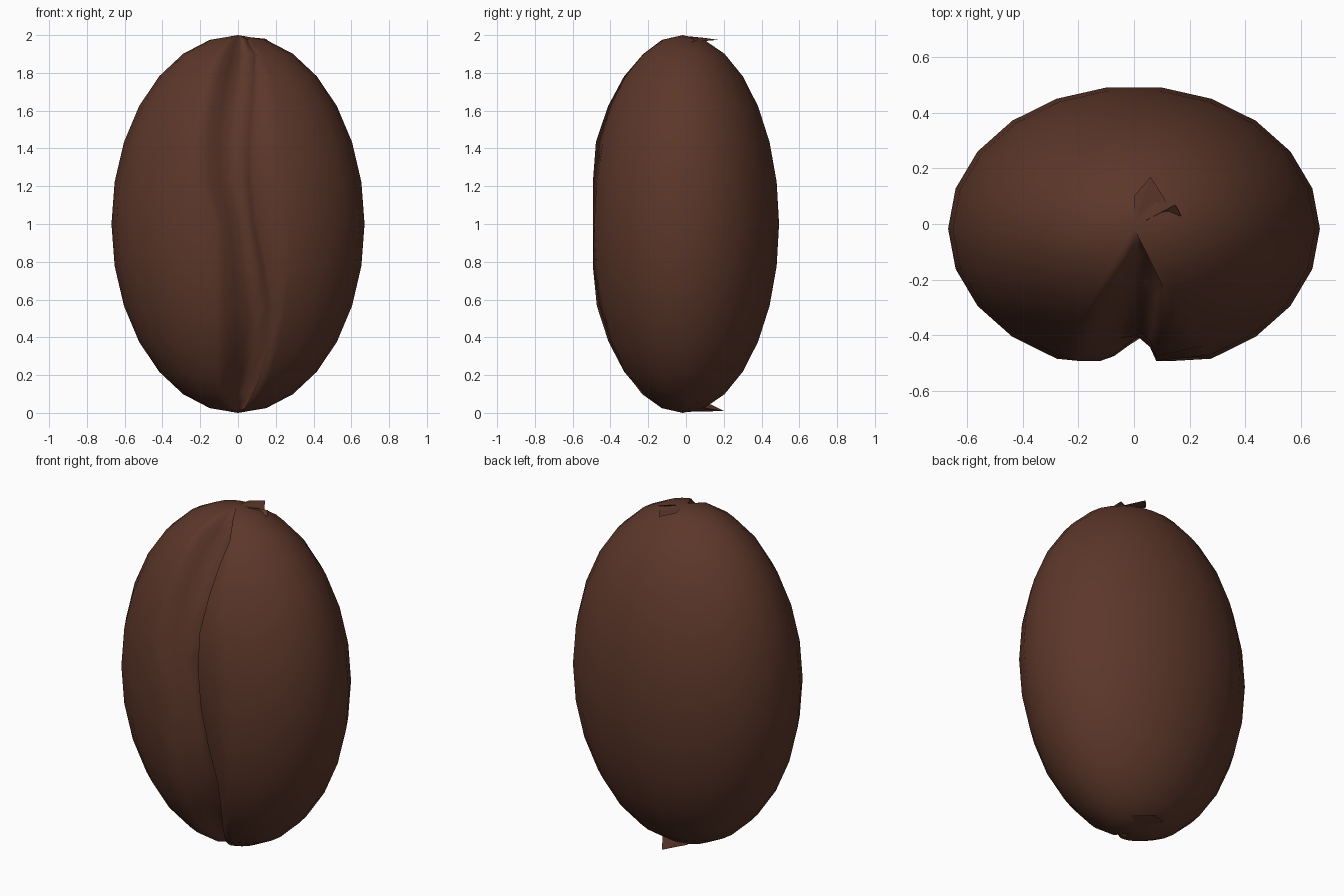
import bpy, bmesh, math

if "Cube" in bpy.data.objects:
    bpy.data.objects.remove(bpy.data.objects["Cube"])

A, B, CY = 0.67, 0.515, -0.017   # half width, half depth, depth centre (half height is 1)
FRONT = -0.493                   # the front is slightly flattened here
SEG, RINGS = 22, 14

# S-shaped crease: (height, left lip x, right lip x, depth)
LIPS = [(0.0, -0.02, 0.02, 0.1), (0.1, -0.10, 0.08, 0.13), (0.3, -0.11, 0.16, 0.12),
        (0.6, -0.12, 0.19, 0.10), (1.0, -0.12, 0.10, 0.09), (1.2, -0.20, 0.08, 0.09),
        (1.45, -0.24, 0.08, 0.10), (1.7, -0.20, 0.10, 0.12), (1.9, -0.11, 0.11, 0.12),
        (2.0, -0.02, 0.05, 0.1)]


def lips(z):
    for p, q in zip(LIPS, LIPS[1:]):
        if z <= q[0]:
            t = (z - p[0]) / (q[0] - p[0])
            return [p[k] + t * (q[k] - p[k]) for k in (1, 2, 3)]
    return LIPS[-1][1:]


def finish(name, bm, mat, angle):
    me = bpy.data.meshes.new(name)
    bm.to_mesh(me)
    bm.free()
    ob = bpy.data.objects.new(name, me)
    bpy.context.collection.objects.link(ob)
    me.materials.append(mat)
    bpy.ops.object.select_all(action='DESELECT')
    ob.select_set(True)
    bpy.context.view_layer.objects.active = ob
    bpy.ops.object.shade_smooth_by_angle(angle=math.radians(angle))
    return ob


mat = bpy.data.materials.new("roasted_brown")
mat.diffuse_color = (0.107, 0.038, 0.023, 1)
mat.use_nodes = True
mat.node_tree.nodes["Principled BSDF"].inputs["Base Color"].default_value = mat.diffuse_color

# Bean body: ellipsoid rings whose front gap is folded in as the crease
bm = bmesh.new()
rings = []
for i in range(1, RINGS):
    ph = math.pi * i / RINGS
    z, s = 1 - math.cos(ph), math.sin(ph)
    lim = math.radians(21)
    xa, xb, depth = lips(z)
    ang = []
    for x in (xa, xb):
        f = max(-0.9, min(0.9, x / (A * s)))
        ang.append(max(-lim, min(lim, math.asin(f))))
    step = 2 * math.pi / SEG
    cols = [ang[1]] + [step * (k + 0.5) for k in range(1, SEG - 1)] + [ang[0] + 2 * math.pi]
    pts = [(A * s * math.sin(a), max(FRONT, CY - B * s * math.cos(a))) for a in cols]
    (xr, yr), (xl, yl) = pts[0], pts[-1]
    depth = min(depth, 0.55 * B * s)
    # groove profile: soft slope from the left lip, steeper wall at the right lip
    for t, d in ((0.18, 0.18), (0.36, 0.55), (0.55, 0.9), (0.75, 1.0), (0.92, 0.55)):
        pts.append((xl + t * (xr - xl), yl + t * (yr - yl) + d * depth))
    rings.append([bm.verts.new((x, y, z)) for x, y in pts])
n = len(rings[0])
bottom, top = bm.verts.new((0, CY, 0)), bm.verts.new((0, CY, 2))
for j in range(n):
    k = (j + 1) % n
    bm.faces.new((bottom, rings[0][k], rings[0][j]))
    bm.faces.new((top, rings[-1][j], rings[-1][k]))
    for r, q in zip(rings, rings[1:]):
        bm.faces.new((r[j], r[k], q[k], q[j]))
bmesh.ops.recalc_face_normals(bm, faces=bm.faces)
finish("bean_body", bm, mat, 120)


# Small curled skin flaps where the crease ends at each tip
def flap(name, strips):
    bm = bmesh.new()
    for strip in strips:
        bm.faces.new([bm.verts.new(p) for p in strip])
    finish(name, bm, mat, 60)


flap("top_flap", [
    [(0, 0, 1.995), (0.0, 0.10, 1.985), (0.06, 0.17, 1.975)],
    [(0, 0, 1.995), (0.06, 0.17, 1.975), (0.13, 0.06, 1.965)],
    [(-0.08, -0.06, 1.97), (0.0, -0.01, 1.995), (0.15, 0.07, 1.98), (0.17, 0.03, 1.96)],
])
flap("bottom_flap", [
    [(0, -0.02, 0.005), (0.02, 0.2, 0.01), (-0.1, 0.13, 0.045)],
    [(0, -0.02, 0.005), (0.11, 0.06, 0.035), (0.02, 0.2, 0.01)],
])
